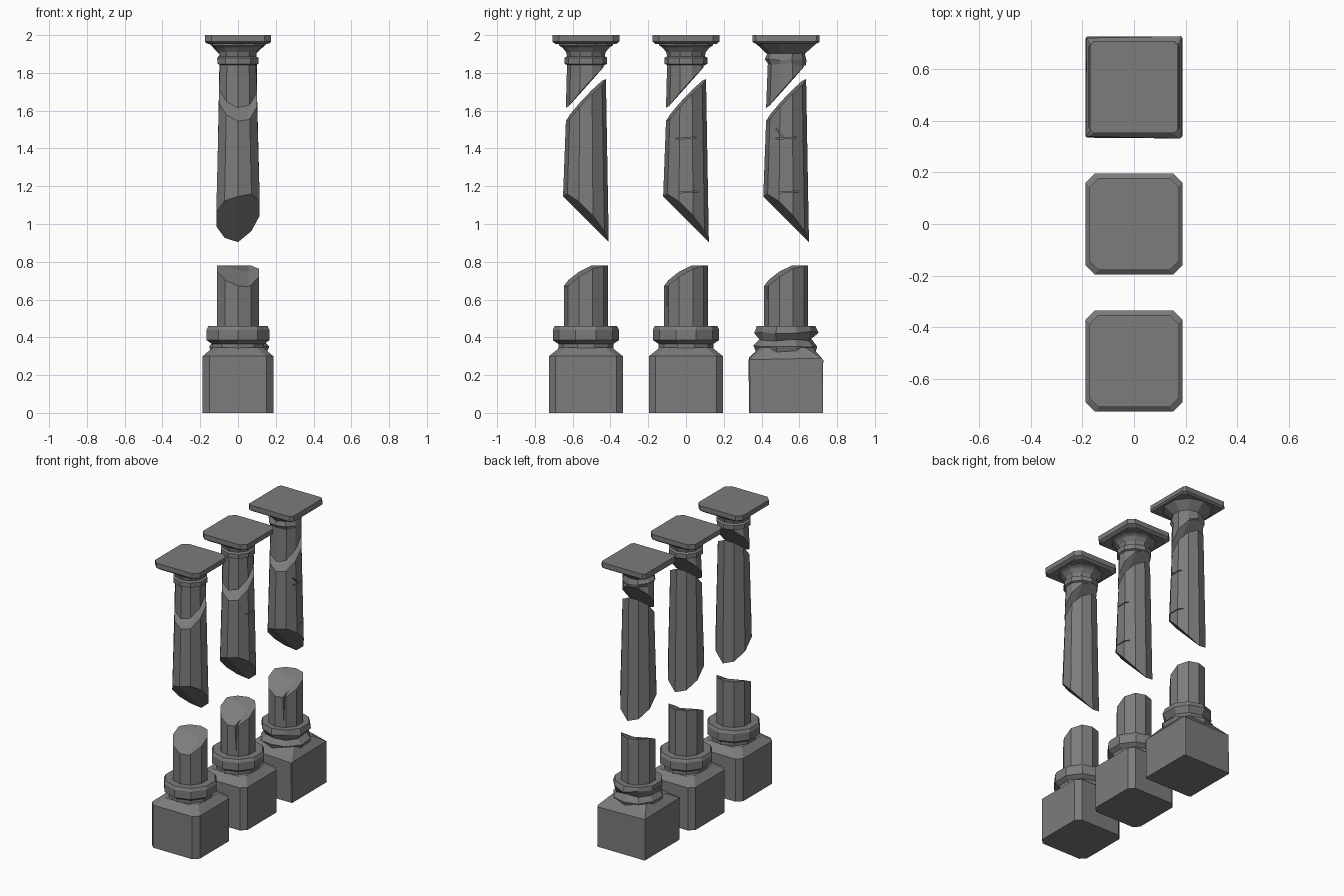
import bpy, bmesh, math, random
from mathutils import Vector

random.seed(4)
if "Cube" in bpy.data.objects:
    bpy.data.objects.remove(bpy.data.objects["Cube"], do_unlink=True)

stone = bpy.data.materials.new("dark grey stone")
stone.use_nodes = True
colour = (0.2, 0.2, 0.2, 1)
stone.diffuse_color = colour
bsdf = stone.node_tree.nodes["Principled BSDF"]
bsdf.inputs["Base Color"].default_value = colour
bsdf.inputs["Roughness"].default_value = 0.9

SIDES = 10
FOLD = 0.055      # x of the valley in the broken ends
SPACING = 0.53


def gon(r, z, n=SIDES, ry=None):
    """Ring of n points with a corner on the y axis."""
    ry = ry or r
    angles = [math.pi / 2 + 2 * math.pi * i / n for i in range(n)]
    return [Vector((r * math.cos(a), ry * math.sin(a), z)) for a in angles]


def square(hx, hy, c, z):
    """Rectangular ring with cut corners."""
    pts = []
    for sx, sy in ((1, 1), (-1, 1), (-1, -1), (1, -1)):
        pair = [(sx * hx, sy * (hy - c)), (sx * (hx - c), sy * hy)]
        pts += pair if sx * sy > 0 else pair[::-1]
    return [Vector((x, y, z)) for x, y in pts]


def loft(name, rings, y, low=None, high=None, folds=(), jitter=0.0):
    """Skin the rings, cap them, and bend the end caps to break surfaces."""
    bm = bmesh.new()
    loops = [[bm.verts.new(p) for p in ring] for ring in rings]
    n = len(rings[0])
    for a, b in zip(loops, loops[1:]):
        for i in range(n):
            j = (i + 1) % n
            bm.faces.new((a[i], a[j], b[j], b[i]))
    bm.faces.new(loops[0][::-1])
    bm.faces.new(loops[-1])
    for loop in loops[1:-1]:
        for v in loop:
            v.co += Vector([random.uniform(-jitter, jitter) for _ in range(3)])
    for point, normal in folds:
        geom = bm.verts[:] + bm.edges[:] + bm.faces[:]
        bmesh.ops.bisect_plane(bm, geom=geom, dist=1e-5, plane_co=point, plane_no=normal)
    z0, z1 = rings[0][0].z, rings[-1][0].z
    for v in bm.verts:
        if low and abs(v.co.z - z0) < 1e-4:
            v.co.z = low(v.co.x, v.co.y)
        elif high and abs(v.co.z - z1) < 1e-4:
            v.co.z = high(v.co.x, v.co.y)
    bmesh.ops.recalc_face_normals(bm, faces=bm.faces[:])
    mesh = bpy.data.meshes.new(name)
    bm.to_mesh(mesh)
    bm.free()
    mesh.materials.append(stone)
    ob = bpy.data.objects.new(name, mesh)
    ob.location.y = y
    bpy.context.collection.objects.link(ob)
    return ob


def carve(ob, cutter):
    """Subtract the cutter from the object and discard it."""
    cutter.hide_render = True
    mod = ob.modifiers.new("crack", "BOOLEAN")
    mod.operation, mod.solver, mod.object = "DIFFERENCE", "EXACT", cutter
    bpy.context.view_layer.objects.active = ob
    bpy.ops.object.modifier_apply(modifier=mod.name)
    bpy.data.objects.remove(cutter, do_unlink=True)


def stump_top(x, y):
    return min(0.78, 0.728 + 0.6 * y + 0.25 * abs(x - FOLD))


def middle_low(x, y):
    return 1.025 - 1.0 * y + 0.5 * max(0, x)


def middle_top(x, y):
    return 1.645 + 1.05 * y + 0.2 * abs(x - FOLD)


def upper_low(x, y):
    return 1.725 + 1.12 * y + 0.15 * abs(x - FOLD)


def across(x):
    return (x, 0, 0), (1, 0, 0)


def column(label, y, worn, cracked):
    rough = 0.009 if worn else 0
    # pedestal block
    corner = 0.006 if worn else 0.035
    block_top = 0.285 if worn else 0.3
    loft(label + "_pedestal", [square(0.187, 0.196, corner, 0),
                               square(0.187, 0.196, corner, block_top),
                               square(0.135, 0.14, 0.035, 0.345)], y, jitter=rough)
    # moulded foot ring
    foot = [(0.145, 0.335), (0.145, 0.365), (0.175, 0.385), (0.175, 0.44), (0.165, 0.46)]
    if worn:
        foot = [(0.15, 0.3), (0.165, 0.355), (0.14, 0.385), (0.165, 0.425), (0.155, 0.46)]
    loft(label + "_foot_ring", [gon(r, z) for r, z in foot], y, jitter=rough)

    # broken shaft: stump and floating middle
    stump = loft(label + "_stump", [gon(0.116, 0.45), gon(0.116, 0.78)], y, high=stump_top,
                 folds=[across(FOLD), ((0, 0.03, 0), (0, 1, 0))])
    middle = loft(label + "_middle_shaft", [gon(0.121, 1.0), gon(0.106, 1.7)], y,
                  low=middle_low, high=middle_top, folds=[across(FOLD), across(0)])

    # upper shaft and capital
    capital = [(0.106, 1.7), (0.1, 1.842), (0.113, 1.848), (0.113, 1.88),
               (0.1, 1.888), (0.105, 1.91), (0.125, 1.935), (0.143, 1.945), (0.143, 1.96)]
    if worn:
        capital = [(0.106, 1.7), (0.1, 1.845), (0.112, 1.87), (0.098, 1.9), (0.165, 1.96)]
    loft(label + "_capital", [gon(r, z) for r, z in capital], y, low=upper_low,
         folds=[across(FOLD)], jitter=rough * 0.6)
    # top slab
    if worn:
        slab = [square(0.165, 0.165, 0.02, 1.955), square(0.176, 0.178, 0.02, 1.965),
                square(0.17, 0.178, 0.015, 2)]
    else:
        slab = [square(0.155, 0.16, 0.035, 1.952), square(0.174, 0.178, 0.035, 1.966),
                square(0.174, 0.178, 0.035, 2)]
    loft(label + "_top_slab", slab, y)

    # wedge split in the stump and thin cracks in the middle shaft
    if cracked:
        wedge = [gon(0.001, 0.5, 4, 0.03), gon(0.018, 0.9, 4, 0.1)]
        cutter = loft("wedge_cutter", wedge, y - 0.11)
        cutter.location.x = FOLD
        carve(stump, cutter)
        for dy, z, length, tilt in ((0.0, 1.455, 0.11, 0.05), (0.03, 1.17, 0.13, 0.03),
                                    (-0.05, 1.5, 0.1, -0.85)):
            if tilt < 0 and not worn:
                continue
            bpy.ops.mesh.primitive_cube_add(size=1, location=(0.11, y + dy, z))
            cutter = bpy.context.object
            cutter.name = "crack_cutter"
            cutter.scale = (0.04, length, 0.006)
            cutter.rotation_euler.x = tilt
            bpy.context.view_layer.update()
            carve(middle, cutter)


column("front_column", -SPACING, False, False)
column("centre_column", 0, False, True)
column("back_column", SPACING, True, True)
